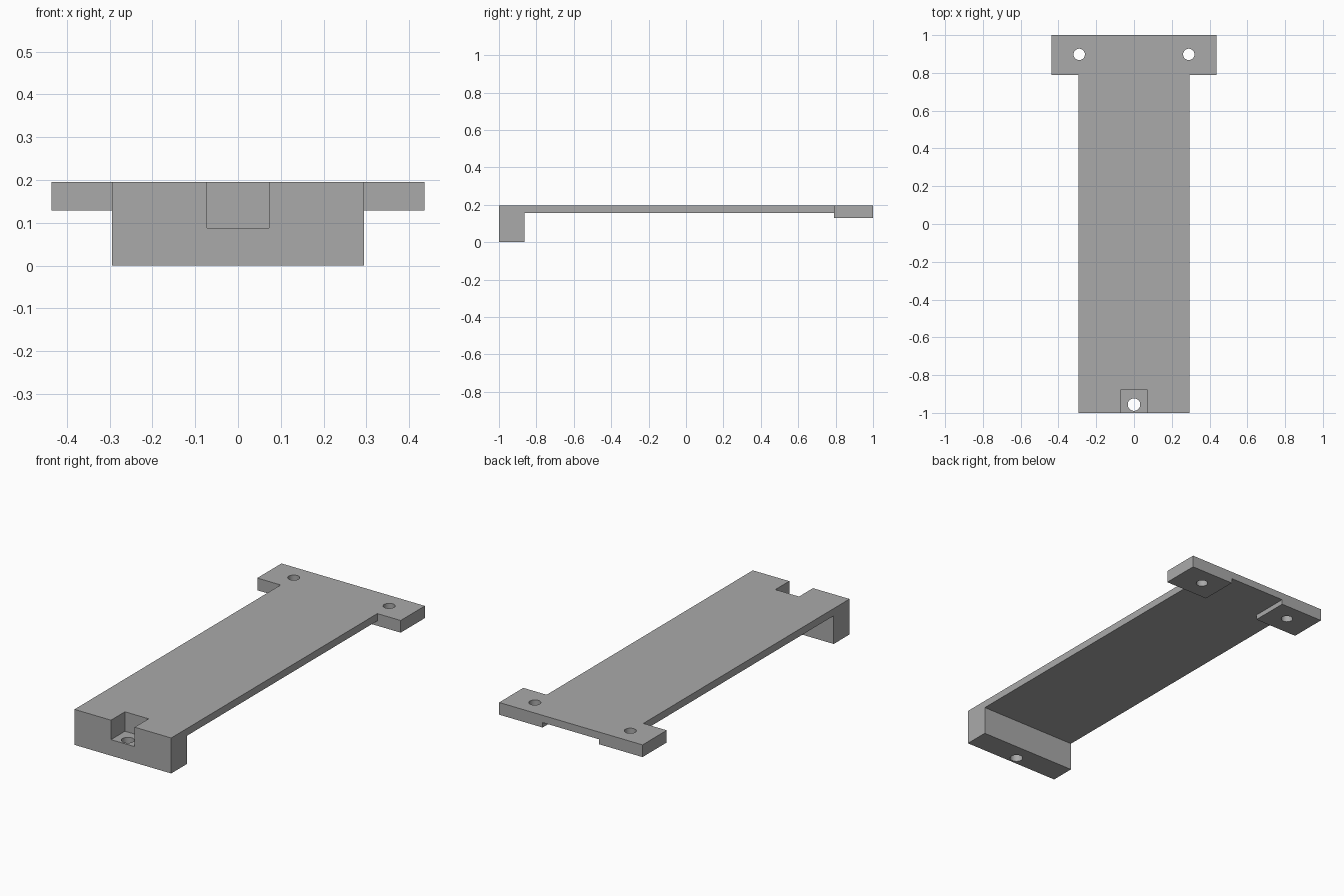
import bpy
import bmesh
from mathutils import Matrix

old = bpy.data.objects.get("Cube")
if old:
    bpy.data.objects.remove(old, do_unlink=True)

# Key dimensions
TOP, PLATE_Z, TAB_Z, POCKET_Z = 0.195, 0.155, 0.128, 0.088
HALF_W, HALF_TAB, TAB_INNER = 0.294, 0.436, 0.172
FOOT_Y, TAB_Y = -0.863, 0.79

grey = bpy.data.materials.new("plain grey")
grey.use_nodes = True
colour = (0.4, 0.4, 0.4, 1)
grey.diffuse_color = colour
grey.node_tree.nodes["Principled BSDF"].inputs["Base Color"].default_value = colour


def finish(name, bm):
    bmesh.ops.recalc_face_normals(bm, faces=bm.faces)
    mesh = bpy.data.meshes.new(name)
    bm.to_mesh(mesh)
    bm.free()
    mesh.materials.append(grey)
    obj = bpy.data.objects.new(name, mesh)
    bpy.context.collection.objects.link(obj)
    return obj


def box(name, low, high):
    bm = bmesh.new()
    size = [h - l for l, h in zip(low, high)]
    mid = [(h + l) / 2 for l, h in zip(low, high)]
    bmesh.ops.create_cube(bm, size=1, matrix=Matrix.Translation(mid) @ Matrix.Diagonal((*size, 1)))
    return finish(name, bm)


def drill(name, x, y, radius):
    bm = bmesh.new()
    bmesh.ops.create_cone(bm, cap_ends=True, segments=48, radius1=radius, radius2=radius,
                          depth=1, matrix=Matrix.Translation((x, y, 0)))
    return finish(name, bm)


# T-shaped solid: mirrored outline extruded to full height
half = [(HALF_W, -1), (HALF_W, TAB_Y), (HALF_TAB, TAB_Y), (HALF_TAB, 1)]
outline = half + [(-x, y) for x, y in reversed(half)]
bm = bmesh.new()
base = bm.faces.new([bm.verts.new((x, y, 0)) for x, y in outline])
top = bmesh.ops.extrude_face_region(bm, geom=[base])
bmesh.ops.translate(bm, vec=(0, 0, TOP), verts=[v for v in top["geom"] if isinstance(v, bmesh.types.BMVert)])
bracket = finish("mounting_bracket", bm)

# Underside steps, front pocket and screw holes
cutters = [
    box("tab_underside_cutter", (-1, FOOT_Y, -1), (1, 2, TAB_Z)),
    box("plate_underside_cutter", (-1, FOOT_Y, -1), (1, TAB_Y, PLATE_Z)),
    box("tab_gap_cutter", (-TAB_INNER, 0.5, -1), (TAB_INNER, 2, PLATE_Z)),
    box("pocket_cutter", (-0.072, -2, POCKET_Z), (0.072, -0.879, 1)),
    drill("front_hole_cutter", 0, -0.956, 0.033),
    drill("left_hole_cutter", 0.29, 0.898, 0.03),
    drill("right_hole_cutter", -0.29, 0.898, 0.03),
]
bpy.ops.object.select_all(action="DESELECT")
bpy.context.view_layer.objects.active = bracket
bracket.select_set(True)
for cutter in cutters:
    cutter.hide_render = True
    mod = bracket.modifiers.new(cutter.name, "BOOLEAN")
    mod.operation = "DIFFERENCE"
    mod.solver = "EXACT"
    mod.object = cutter
    bpy.ops.object.modifier_apply(modifier=mod.name)
    bpy.data.objects.remove(cutter, do_unlink=True)

bpy.ops.object.shade_smooth_by_angle()
